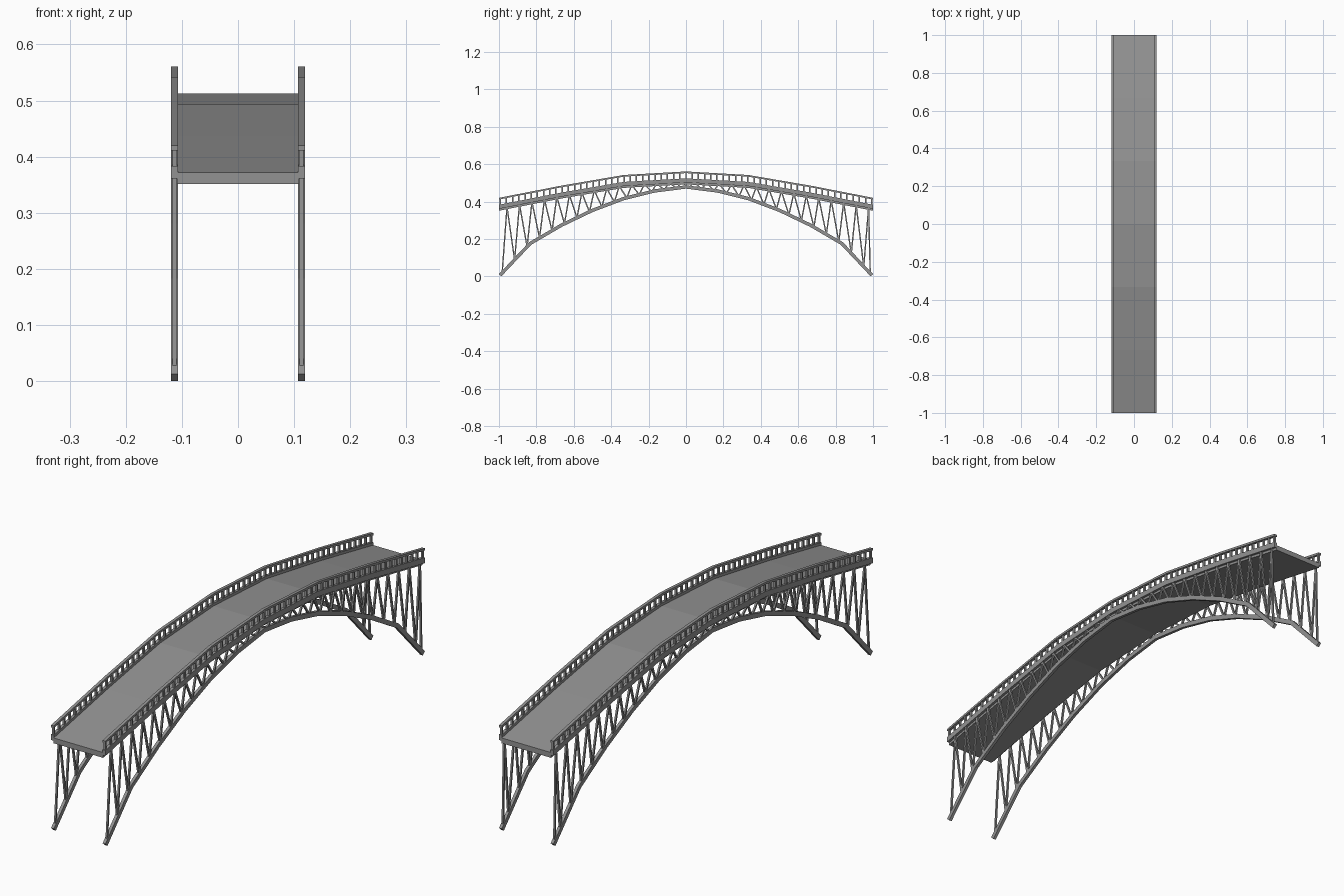
import bpy, bmesh
from mathutils import Vector, Matrix

cube = bpy.data.objects.get("Cube")
if cube:
    bpy.data.objects.remove(cube, do_unlink=True)

steel = bpy.data.materials.new("grey_steel")
steel.use_nodes = True
grey = (0.29, 0.29, 0.29, 1)
steel.diffuse_color = grey
steel.node_tree.nodes["Principled BSDF"].inputs["Base Color"].default_value = grey

SIDE = 0.113  # x of the side trusses
DECK = [(0, 0.513), (0.333, 0.494), (0.667, 0.437), (1, 0.372)]
ARCH = [(0, 0.478), (0.167, 0.457), (0.333, 0.416), (0.5, 0.353),
        (0.667, 0.273), (0.833, 0.176), (0.9936, 0.0064)]


def both_ways(half):
    """Mirror a half profile about y = 0."""
    return [Vector((-y, z)) for y, z in reversed(half[1:])] + [Vector(p) for p in half]


def height(half, y):
    """Height of a profile at y."""
    y = min(abs(y), half[-1][0])
    for (a, za), (b, zb) in zip(half, half[1:]):
        if y <= b:
            return za + (zb - za) * (y - a) / (b - a)


def finish(name, bm, mirrored):
    bmesh.ops.recalc_face_normals(bm, faces=bm.faces)
    mesh = bpy.data.meshes.new(name)
    bm.to_mesh(mesh)
    bm.free()
    mesh.materials.append(steel)
    obj = bpy.data.objects.new(name, mesh)
    bpy.context.collection.objects.link(obj)
    if mirrored:
        obj.modifiers.new("other_side", "MIRROR").use_axis[0] = True


def strip(name, half, low, high, x, width, square_cut=False, mirrored=True):
    """Sweep a rectangular section along a profile."""
    bm = bmesh.new()
    pts = both_ways(half)
    rings = []
    for i, p in enumerate(pts):
        up = Vector((0, 1))
        if square_cut:
            t = (pts[min(i + 1, len(pts) - 1)] - pts[max(i - 1, 0)]).normalized()
            up = Vector((-t.y, t.x))
        a, b = p + up * low, p + up * high
        l, r = x - width / 2, x + width / 2
        corners = [(l, *a), (r, *a), (r, *b), (l, *b)]
        rings.append([bm.verts.new(c) for c in corners])
    for a, b in zip(rings, rings[1:]):
        for k in range(4):
            bm.faces.new((a[k], a[k - 1], b[k - 1], b[k]))
    bm.faces.new(rings[0])
    bm.faces.new(rings[-1])
    finish(name, bm, mirrored)


def bar(bm, a, b, thick):
    """Square bar between two points of the side truss."""
    a, b = Vector((SIDE, *a)), Vector((SIDE, *b))
    d = b - a
    turn = Vector((0, 0, 1)).rotation_difference(d).to_matrix().to_4x4()
    size = Matrix.Diagonal((thick, thick, d.length, 1))
    bmesh.ops.create_cube(bm, size=1, matrix=Matrix.Translation((a + b) / 2) @ turn @ size)


# Roadway, edge beams, handrails and arches
strip("deck", DECK, -0.021, 0, 0, 0.218, mirrored=False)
strip("edge_beams", DECK, -0.011, 0.011, SIDE, 0.012)
strip("handrails", DECK, 0.039, 0.048, SIDE, 0.012)
strip("arches", ARCH, -0.009, 0.009, SIDE, 0.012, square_cut=True)

# Railing posts
bm = bmesh.new()
POSTS = 60
for i in range(POSTS + 1):
    y = -0.993 + 1.986 * i / POSTS
    z = height(DECK, y)
    bar(bm, (y, z + 0.008), (y, z + 0.042), 0.008)
finish("railing_posts", bm, True)

# Zigzag struts between arch and deck
bm = bmesh.new()
PANELS = 30
step = 2 / PANELS
for k in range(PANELS):
    foot = -0.983 + k * step
    head = foot + 0.026
    after = min(foot + step, 0.985)
    top = (head, height(DECK, head) - 0.008)
    bar(bm, (foot, height(ARCH, foot)), top, 0.007)
    bar(bm, top, (after, height(ARCH, after)), 0.007)
finish("truss_struts", bm, True)
